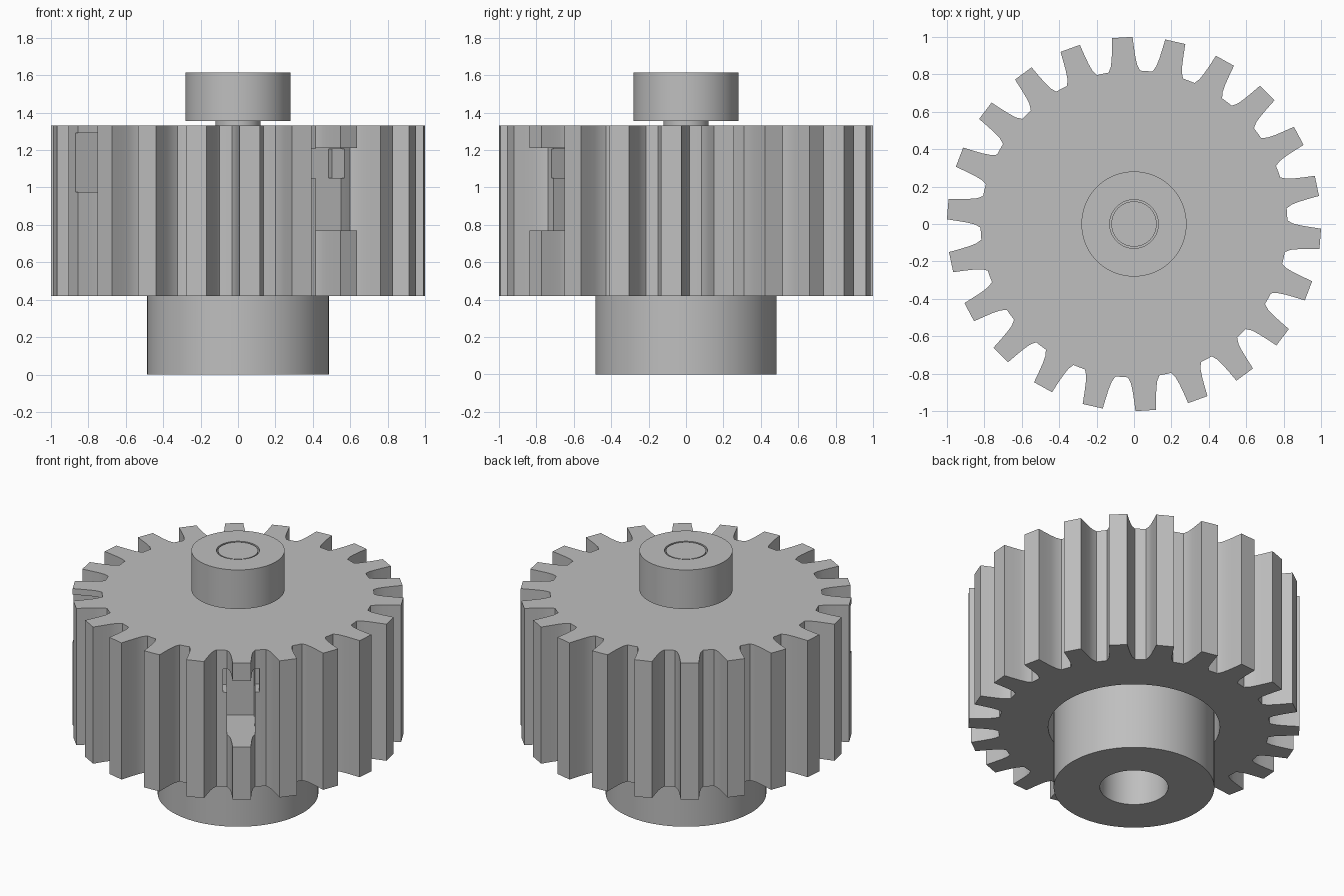
import bpy
import bmesh
from math import cos, sin, pi, radians
from mathutils import Matrix, Vector

cube = bpy.data.objects.get("Cube")
if cube:
    bpy.data.objects.remove(cube, do_unlink=True)

# One plain grey for the whole assembly
grey = bpy.data.materials.new("light_grey")
grey.use_nodes = True
color = (0.52, 0.52, 0.52, 1.0)
grey.diffuse_color = color
for node in grey.node_tree.nodes:
    if node.type == 'BSDF_PRINCIPLED':
        node.inputs["Base Color"].default_value = color

TEETH = 22
PITCH = 2 * pi / TEETH
FIRST = radians(93.6)
GEAR_LOW, GEAR_HIGH = 0.42, 1.33


def finish(name, bm):
    bmesh.ops.recalc_face_normals(bm, faces=bm.faces)
    mesh = bpy.data.meshes.new(name)
    bm.to_mesh(mesh)
    bm.free()
    mesh.materials.append(grey)
    obj = bpy.data.objects.new(name, mesh)
    bpy.context.scene.collection.objects.link(obj)
    return obj


def lathe(name, profile):
    """Revolve a closed (radius, height) outline about z."""
    bm = bmesh.new()
    verts = [bm.verts.new((r, 0, z)) for r, z in profile]
    edges = [bm.edges.new((v, verts[i - 1])) for i, v in enumerate(verts)
             if v.co.x > 0 or verts[i - 1].co.x > 0]
    bmesh.ops.spin(bm, geom=verts + edges, cent=(0, 0, 0), axis=(0, 0, 1),
                   angle=2 * pi, steps=96)
    bmesh.ops.remove_doubles(bm, verts=bm.verts, dist=0.0001)
    return finish(name, bm)


def tooth_box(name, tooth, r, t, z):
    """Block in a tooth's own frame: radial, sideways and height ranges."""
    bm = bmesh.new()
    bmesh.ops.create_cube(bm, size=1)
    size = [b - a for a, b in (r, t, z)]
    mid = Vector([(a + b) / 2 for a, b in (r, t, z)])
    turn = Matrix.Rotation(FIRST - tooth * PITCH, 4, 'Z')
    bm.transform(turn @ Matrix.Translation(mid) @ Matrix.Diagonal((*size, 1)))
    return finish(name, bm)


def carve(target, cutter):
    """Subtract the cutter, bake the result and drop the cutter."""
    cutter.hide_render = True
    mod = target.modifiers.new("cut", 'BOOLEAN')
    mod.operation = 'DIFFERENCE'
    mod.solver = 'EXACT'
    mod.object = cutter
    deps = bpy.context.evaluated_depsgraph_get()
    mesh = bpy.data.meshes.new_from_object(target.evaluated_get(deps))
    target.modifiers.clear()
    target.data = mesh
    bpy.data.objects.remove(cutter, do_unlink=True)


# Gear wheel: one flank profile mirrored and repeated around the rim
flank = [(0.82, 5.9), (0.85, 4.75), (0.89, 4.1), (0.94, 3.6), (1.0, 3.15)]
tooth = [(r, -a) for r, a in flank] + [(r, a) for r, a in reversed(flank)]
tooth.append((0.82, 360 / TEETH / 2))
bm = bmesh.new()
rim = []
for i in range(TEETH):
    for r, a in tooth:
        angle = FIRST + i * PITCH + radians(a)
        rim.append(bm.verts.new((r * cos(angle), r * sin(angle), GEAR_LOW)))
base = bm.faces.new(rim)
top = bmesh.ops.extrude_face_region(bm, geom=[base], use_keep_orig=True)
bmesh.ops.translate(bm, vec=(0, 0, GEAR_HIGH - GEAR_LOW),
                    verts=[g for g in top["geom"] if isinstance(g, bmesh.types.BMVert)])
gear = finish("gear_wheel", bm)

# Bore under the gear, deep tooth pocket with side slots, relieved flank
carve(gear, lathe("bore_cutter", [(0, 0.3), (0.518, 0.3), (0.518, 0.92), (0, 0.92)]))
carve(gear, tooth_box("pocket_cutter", 9, (0.54, 1.1), (-0.085, 0.085), (0.77, 1.21)))
carve(gear, tooth_box("slot_cutter", 9, (0.70, 1.1), (-0.11, 0.11), (1.05, 1.205)))
carve(gear, tooth_box("flank_cutter", 15, (0.83, 1.1), (0.025, 0.1), (0.975, 1.29)))

# Hub with blind hole
hub = lathe("hub", [(0.206, 0), (0.485, 0), (0.485, 0.95), (0, 0.95),
                    (0, 0.45), (0.206, 0.45)])

# Shaft and its collar
shaft = lathe("shaft", [(0, 0.93), (0.121, 0.93), (0.121, 1.613), (0, 1.613)])
collar = lathe("collar", [(0.13, 1.355), (0.281, 1.355), (0.281, 1.615), (0.13, 1.615)])

# Smooth curved walls, keep corners crisp
bpy.ops.object.select_all(action='DESELECT')
for obj in (gear, hub, shaft, collar):
    obj.select_set(True)
bpy.context.view_layer.objects.active = gear
bpy.ops.object.shade_smooth_by_angle(angle=radians(25))
